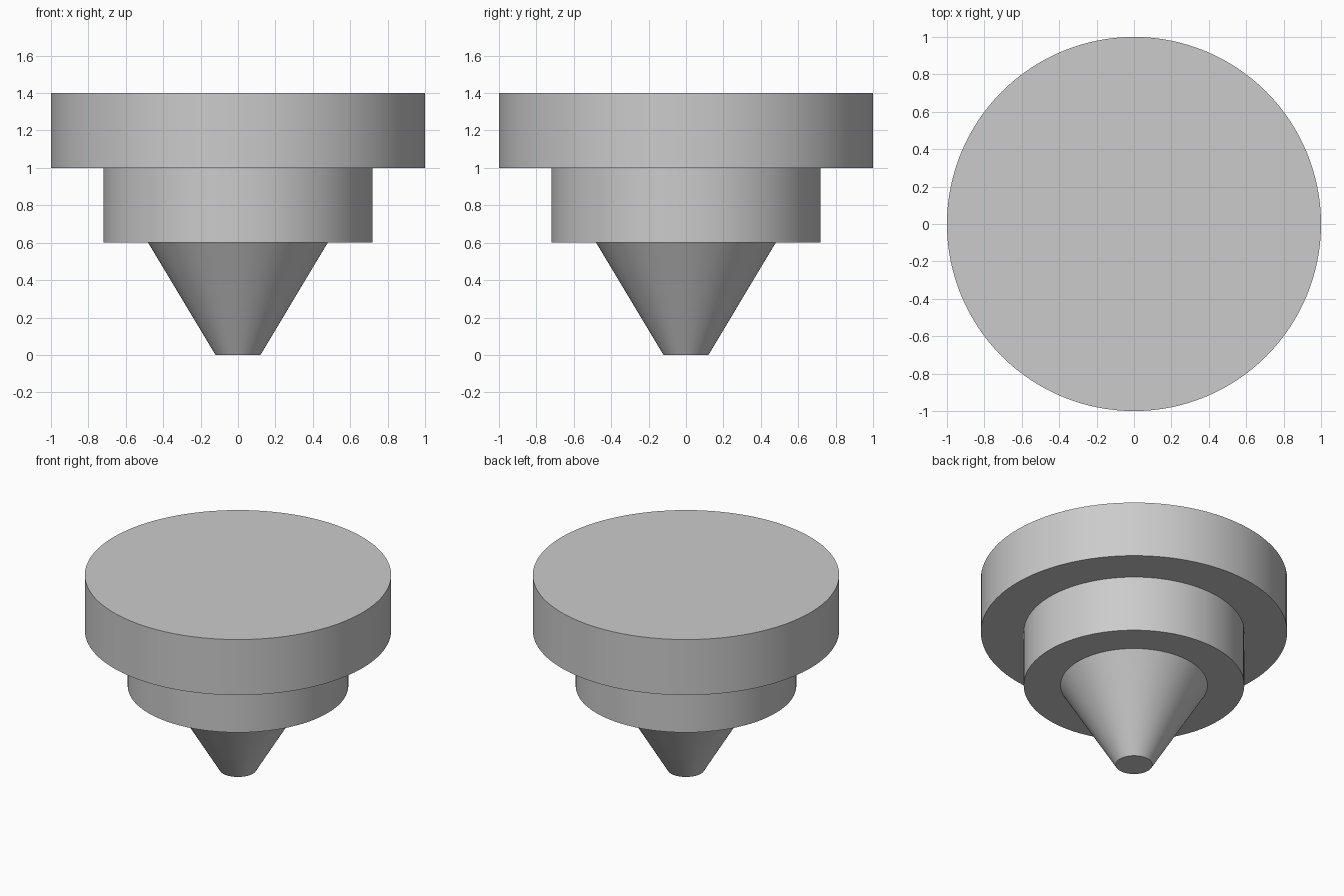
import bpy
import bmesh
import math

cube = bpy.data.objects.get("Cube")
if cube:
    bpy.data.objects.remove(cube, do_unlink=True)

SEGMENTS = 128

# Plain grey material
grey = bpy.data.materials.new("plain_grey")
grey.use_nodes = True
colour = (0.6, 0.6, 0.6, 1.0)
grey.diffuse_color = colour
grey.node_tree.nodes["Principled BSDF"].inputs["Base Color"].default_value = colour

# Half outline (radius, height): tapered tip, collar, wide head
profile = [(0.12, 0.0), (0.48, 0.6),
           (0.72, 0.6), (0.72, 1.0),
           (1.0, 1.0), (1.0, 1.4)]


def lathe(name, outline, material):
    """Turn an outline around z into one closed solid with flat end caps."""
    bm = bmesh.new()
    rings = []
    for radius, height in outline:
        ring = []
        for i in range(SEGMENTS):
            a = math.tau * i / SEGMENTS
            ring.append(bm.verts.new((radius * math.cos(a), radius * math.sin(a), height)))
        rings.append(ring)
    for low, high in zip(rings, rings[1:]):
        for i in range(SEGMENTS):
            j = (i + 1) % SEGMENTS
            bm.faces.new((low[i], low[j], high[j], high[i]))
    bm.faces.new(reversed(rings[0]))
    bm.faces.new(rings[-1])
    bmesh.ops.recalc_face_normals(bm, faces=bm.faces)
    mesh = bpy.data.meshes.new(name)
    bm.to_mesh(mesh)
    bm.free()
    mesh.materials.append(material)
    obj = bpy.data.objects.new(name, mesh)
    bpy.context.collection.objects.link(obj)
    return obj


# Stepped body, smooth around the sides with crisp steps
body = lathe("stepped_tapered_plug", profile, grey)
bpy.ops.object.select_all(action="DESELECT")
body.select_set(True)
bpy.context.view_layer.objects.active = body
bpy.ops.object.shade_smooth_by_angle(angle=math.radians(30))
